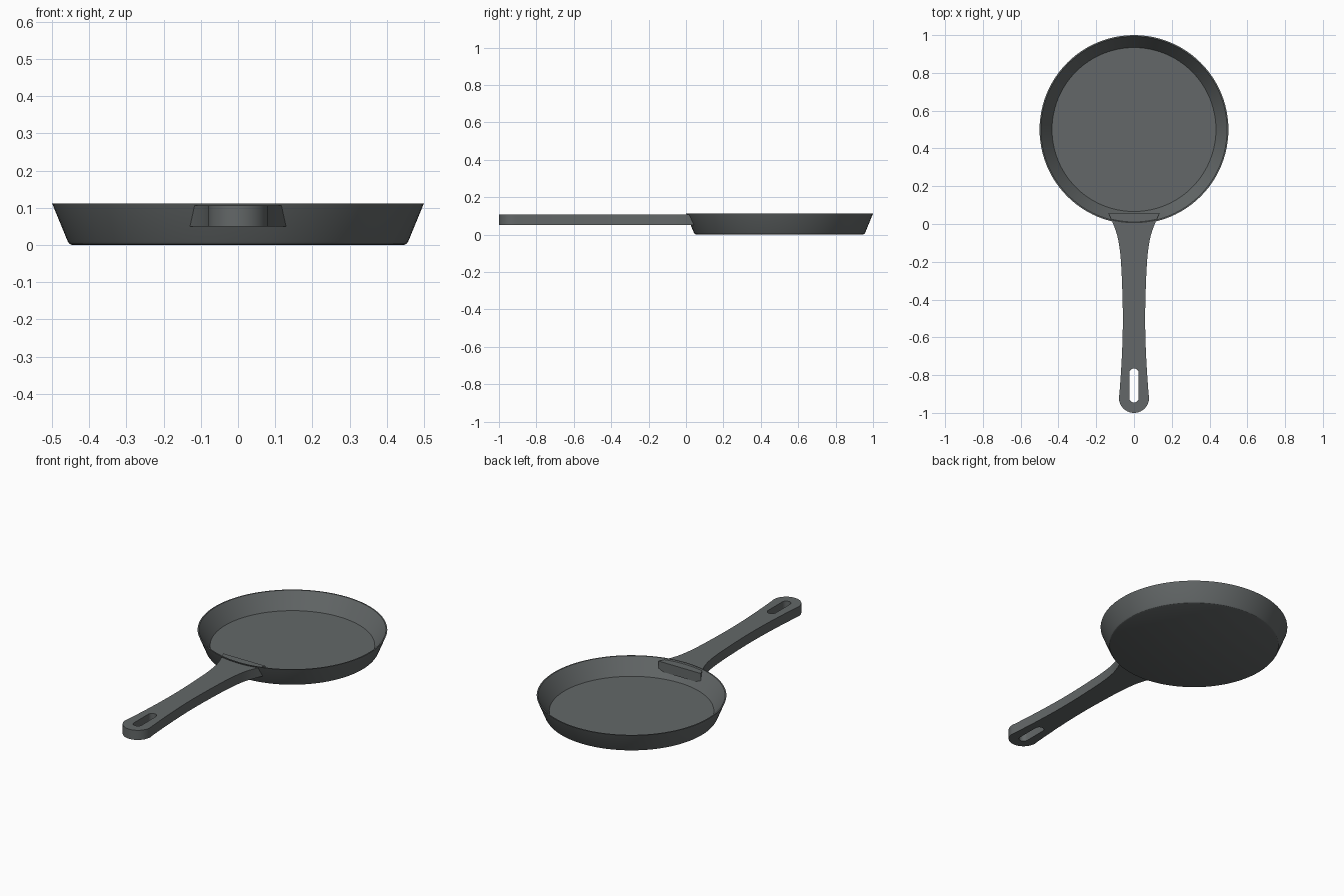
import bpy, bmesh, math

if "Cube" in bpy.data.objects:
    bpy.data.objects.remove(bpy.data.objects["Cube"])

iron = bpy.data.materials.new("dark_iron_grey")
iron.diffuse_color = (0.125, 0.137, 0.138, 1)
iron.use_nodes = True
iron.node_tree.nodes["Principled BSDF"].inputs["Base Color"].default_value = iron.diffuse_color


def finish(obj, angle):
    bpy.ops.object.select_all(action='DESELECT')
    obj.select_set(True)
    bpy.context.view_layer.objects.active = obj
    bpy.ops.object.shade_smooth_by_angle(angle=math.radians(angle))


# Pan: closed wall profile (radius, height) spun around its centre
profile = [(0, 0), (0.446, 0), (0.453, 0.003), (0.458, 0.010), (0.5, 0.112),
           (0.493, 0.112), (0.434, 0.02), (0, 0.02)]
bm = bmesh.new()
verts = [bm.verts.new((r, 0, z)) for r, z in profile]
edges = [bm.edges.new(pair) for pair in zip(verts, verts[1:])]
bmesh.ops.spin(bm, geom=verts + edges, cent=(0, 0, 0), axis=(0, 0, 1),
               angle=math.tau, steps=96, use_duplicate=False)
bmesh.ops.remove_doubles(bm, verts=bm.verts, dist=0.0001)
bmesh.ops.recalc_face_normals(bm, faces=bm.faces)
mesh = bpy.data.meshes.new("pan_body")
bm.to_mesh(mesh)
bm.free()
mesh.materials.append(iron)
pan = bpy.data.objects.new("pan_body", mesh)
pan.location = (0, 0.5, 0)
bpy.context.collection.objects.link(pan)
finish(pan, 30)


# Handle: flat outline with a hanging slot, extruded
def arc(cy, r, start, steps):
    return [(r * math.cos(start + math.pi * i / steps),
             cy + r * math.sin(start + math.pi * i / steps)) for i in range(steps + 1)]


def smooth(points, steps=4):
    """Catmull-Rom curve through the given points."""
    p = [points[0]] + points + [points[-1]]
    out = []
    for a, b, c, d in zip(p, p[1:], p[2:], p[3:]):
        for i in range(steps):
            t = i / steps
            out.append(tuple(0.5 * (2 * q + (s - o) * t + (2 * o - 5 * q + 4 * s - u) * t * t
                                    + (3 * q - o - 3 * s + u) * t ** 3)
                             for o, q, s, u in zip(a, b, c, d)))
    return out


side = smooth([(0.136, 0.058), (0.112, 0.005), (0.092, -0.05), (0.079, -0.11), (0.069, -0.2),
               (0.062, -0.35), (0.059, -0.5), (0.062, -0.65), (0.070, -0.8), (0.079, -0.92)])
tip = [(-x, y) for x, y in arc(-0.92, 0.08, math.pi, 20)]
outline = side + tip + [(-x, y) for x, y in reversed(side)]
tip_x = [x for x, y in tip]
slot = arc(-0.79, 0.025, 0, 12) + arc(-0.92, 0.025, math.pi, 12)

curve = bpy.data.curves.new("handle", 'CURVE')
curve.dimensions = '2D'
curve.fill_mode = 'BOTH'
curve.extrude = 0.028
for points in (outline, slot):
    spline = curve.splines.new('POLY')
    spline.points.add(len(points) - 1)
    for point, (x, y) in zip(spline.points, points):
        point.co = (x, y, 0, 1)
    spline.use_cyclic_u = True
curve.materials.append(iron)
handle = bpy.data.objects.new("handle", curve)
handle.location = (0, 0, 0.078)
bpy.context.collection.objects.link(handle)
bpy.ops.object.select_all(action='DESELECT')
handle.select_set(True)
bpy.context.view_layer.objects.active = handle
bpy.ops.object.convert(target='MESH')
handle = bpy.context.view_layer.objects.active

# Weld the handle caps to its sides
bm = bmesh.new()
bm.from_mesh(handle.data)
bmesh.ops.remove_doubles(bm, verts=bm.verts, dist=0.0001)
bmesh.ops.recalc_face_normals(bm, faces=bm.faces)
bm.to_mesh(handle.data)
bm.free()
finish(handle, 30)
